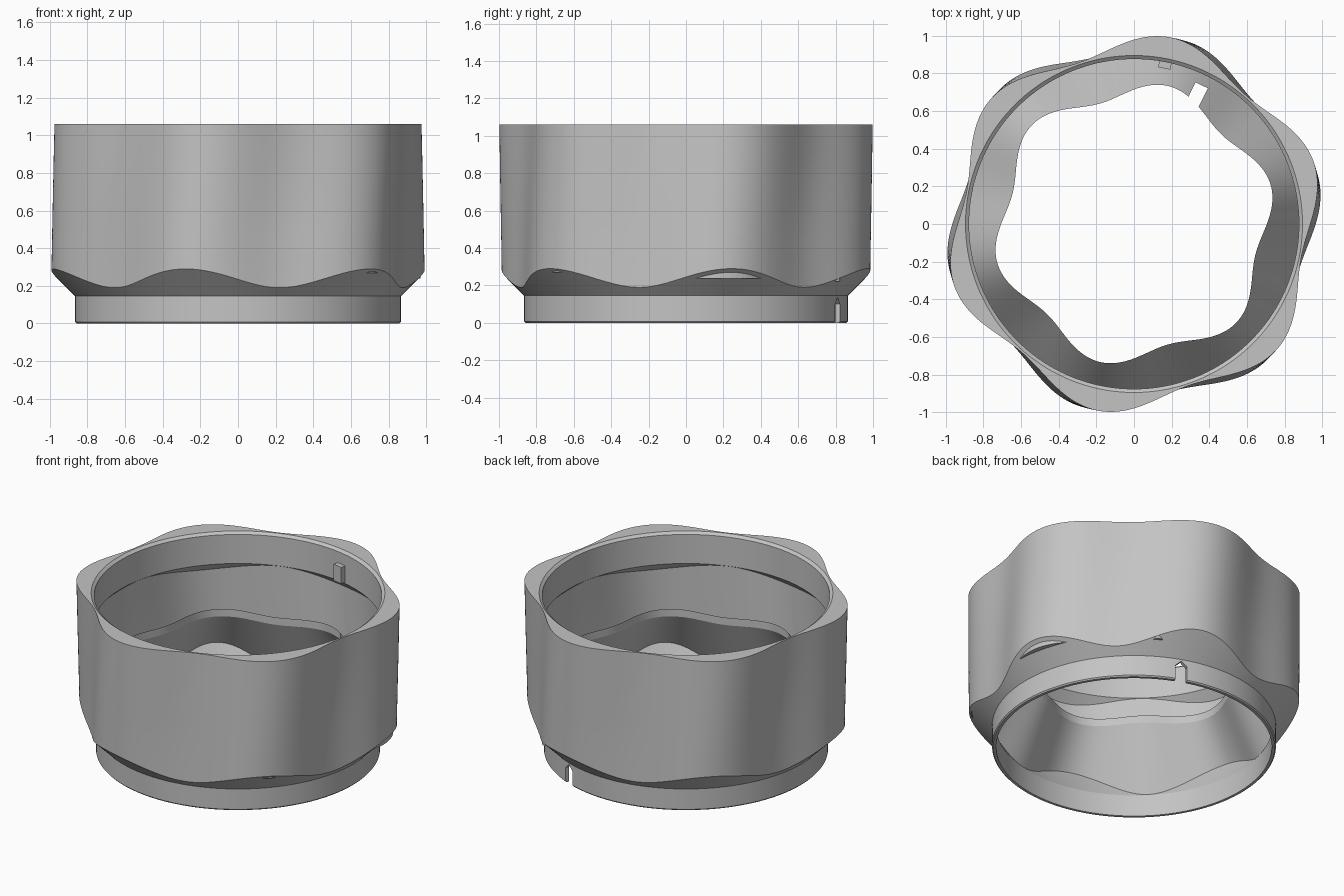
import bpy, bmesh
from math import sin, cos, radians, tau
from mathutils import Matrix

old = bpy.data.objects.get("Cube")
if old:
    bpy.data.objects.remove(old, do_unlink=True)

SIDES = 288   # steps around the body
TOP = 1.06

grey = bpy.data.materials.new("plain_grey")
grey.use_nodes = True
grey.diffuse_color = (0.55, 0.55, 0.55, 1)
grey.node_tree.nodes["Principled BSDF"].inputs["Base Color"].default_value = (0.55, 0.55, 0.55, 1)


def add_object(name, bm):
    bmesh.ops.recalc_face_normals(bm, faces=bm.faces)
    mesh = bpy.data.meshes.new(name)
    bm.to_mesh(mesh)
    bm.free()
    mesh.materials.append(grey)
    obj = bpy.data.objects.new(name, mesh)
    bpy.context.collection.objects.link(obj)
    return obj


def wave(angle, z, mean, swing):
    """Six-lobed radius whose lobes twist slowly with height."""
    turn = radians(14 + 5 * max(z - 0.29, 0) / 0.77)
    return mean + swing * cos(6 * (angle - turn))


def section(angle):
    """Closed wall section (radius, height) at one angle, from the foot outwards."""
    low = wave(angle, 0.29, 0.96, 0.05)
    pts = [(0.858, 0), (0.865, 0.008), (0.865, 0.145), (low, 0.145 + low - 0.865)]
    # twisted outer wall
    for z in (0.45, 0.6, 0.75, 0.9, TOP):
        pts.append((wave(angle, z, 0.958, 0.052), z))
    # rim and upper bore with its undercut
    under = wave(angle, 0.82, 0.907, 0.029)
    pts += [(0.895, TOP), (0.876, TOP - 0.015), (0.876, 0.85), (under, 0.85 + 0.876 - under)]
    # lobed inner wall running down beside the collar
    for z in (0.7, 0.55, 0.45):
        pts.append((wave(angle, z, 0.907, 0.029), z))
    # inner collar: a cone rising inwards to a narrow lip
    wall = wave(angle, 0.34, 0.907, 0.029)
    lip = wave(angle, 0.58, 0.71, 0.045)
    pts += [(wall, 0.605 - 1.35 * (wall - lip)), (lip, 0.605), (lip, 0.555)]
    # flared hollow under the collar, and foot bore
    hollow = wave(angle, 0.25, 0.883, 0.04)
    pts += [(hollow, 0.145 + 1.9 * (hollow - 0.84)), (0.84, 0.145), (0.84, 0)]
    return pts


def build_body():
    bm = bmesh.new()
    loops = []
    for i in range(SIDES):
        a = tau * i / SIDES
        loops.append([bm.verts.new((r * cos(a), r * sin(a), z)) for r, z in section(a)])
    count = len(loops[0])
    for i, here in enumerate(loops):
        nxt = loops[(i + 1) % SIDES]
        for j in range(count):
            k = (j + 1) % count
            bm.faces.new((here[j], nxt[j], nxt[k], here[k]))
    return add_object("lobed_body", bm)


def prism(name, degrees, start, end):
    """Solid between two matching outlines, turned about the axis."""
    bm = bmesh.new()
    ends = [[bm.verts.new(p) for p in outline] for outline in (start, end)]
    n = len(start)
    for face in ends:
        bm.faces.new(face)
    for i in range(n):
        j = (i + 1) % n
        bm.faces.new((ends[0][i], ends[0][j], ends[1][j], ends[1][i]))
    bm.transform(Matrix.Rotation(radians(degrees), 4, 'Z'))
    return add_object(name, bm)


def radial_block(name, degrees, inner, outer, half, z0, z1, peak=0):
    """Block pointing outwards, with an optional gabled top."""
    outline = [(-half, z0), (half, z0), (half, z1)]
    if peak:
        outline.append((0, z1 + peak))
    outline.append((-half, z1))
    return prism(name, degrees, *[[(d, t, z) for t, z in outline] for d in (inner, outer)])


def bowed_lug(name, degrees, half, edge, bulge, z0, z1):
    """Flat-bottomed lug whose outer face bows outwards."""
    outline = [(edge - 0.04, half), (edge - 0.04, -half)]
    for i in range(13):
        s = i / 6 - 1
        outline.append((edge + bulge * (1 - s * s), half * s))
    return prism(name, degrees, *[[(d, t, z) for d, t in outline] for z in (z0, z1)])


body = build_body()

# Slot through the foot and channel through the collar
cutters = [
    radial_block("foot_slot_cutter", 69.5, 0.80, 0.95, 0.037, -0.1, 0.1, 0.035),
    radial_block("collar_channel_cutter", 64, 0.55, 0.82, 0.036, 0.16, 0.9),
]
for cutter in cutters:
    cutter.hide_render = True
    mod = body.modifiers.new(cutter.name, 'BOOLEAN')
    mod.operation = 'DIFFERENCE'
    mod.solver = 'EXACT'
    mod.object = cutter

# Bake the cuts, then drop the cutters
graph = bpy.context.evaluated_depsgraph_get()
baked = bpy.data.meshes.new_from_object(body.evaluated_get(graph))
body.modifiers.clear()
body.data = baked
for cutter in cutters:
    bpy.data.objects.remove(cutter, do_unlink=True)

# Small details: key in the upper bore, lugs under the lobes
radial_block("bore_key", 79, 0.842, 0.89, 0.033, 0.86, 0.97)
bowed_lug("wide_lug", 14, 0.18, 0.94, 0.05, 0.238, 0.28)
bowed_lug("small_lug", 59, 0.03, 0.938, 0.02, 0.22, 0.25)
bowed_lug("tiny_lug", -44, 0.05, 0.985, 0.012, 0.268, 0.28)

bpy.ops.object.select_all(action='DESELECT')
body.select_set(True)
bpy.context.view_layer.objects.active = body
bpy.ops.object.shade_smooth_by_angle(angle=radians(20))
